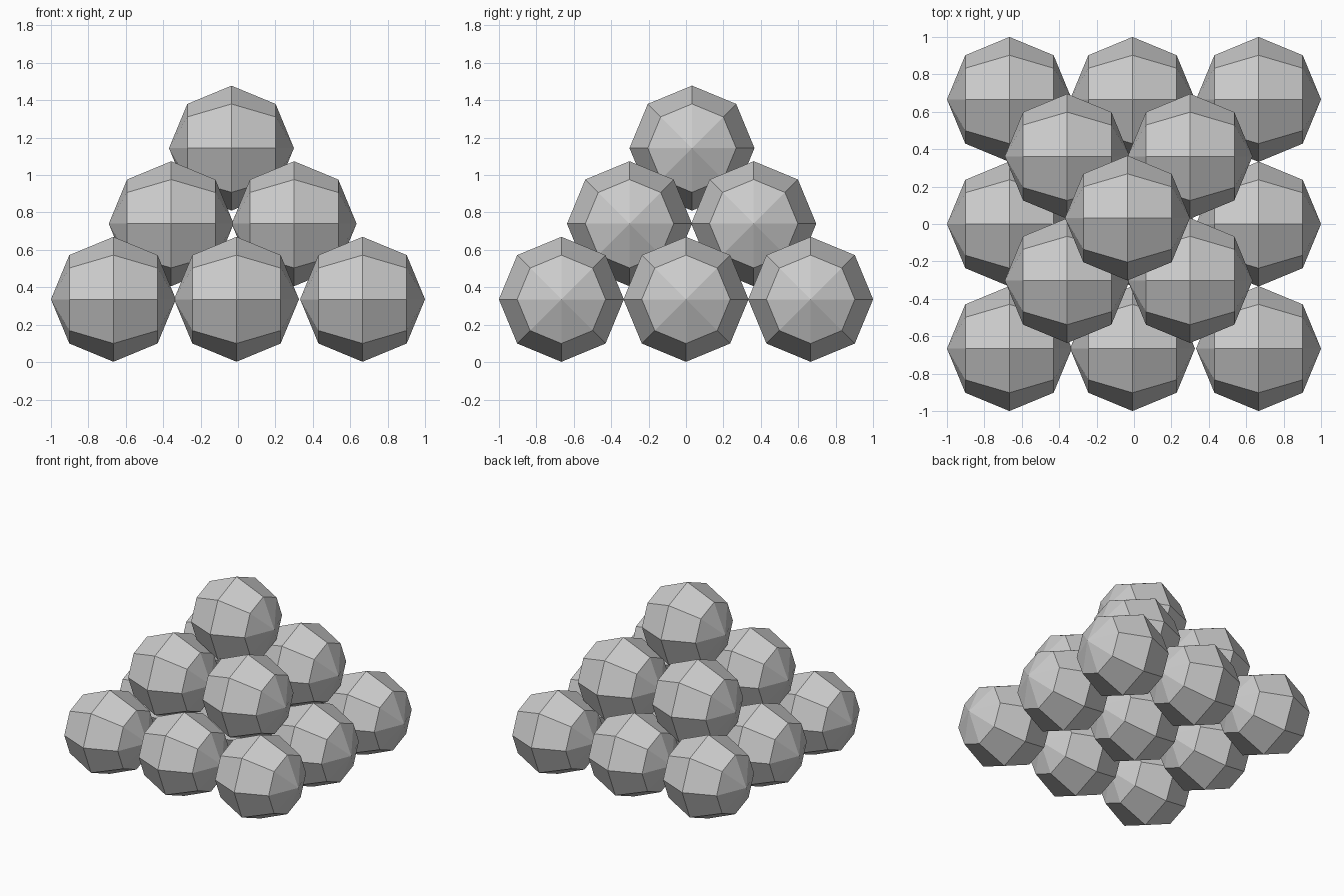
import bpy
import math

cube = bpy.data.objects.get("Cube")
if cube:
    bpy.data.objects.remove(cube, do_unlink=True)

RADIUS = 0.334

# Single plain grey
grey = bpy.data.materials.new("light_grey")
grey.use_nodes = True
colour = (0.6, 0.6, 0.6, 1)
grey.diffuse_color = colour
grey.node_tree.nodes["Principled BSDF"].inputs["Base Color"].default_value = colour


def add_ball(name, x, y, z):
    """Low-poly ball with its poles along x."""
    bpy.ops.mesh.primitive_uv_sphere_add(
        segments=8, ring_count=4, radius=RADIUS,
        location=(x, y, z), rotation=(0, math.pi / 2, 0))
    ball = bpy.context.object
    ball.name = name
    bpy.ops.object.transform_apply(location=False, rotation=True, scale=False)
    ball.data.materials.append(grey)


# Stacked layers: name, height, x positions, y positions
layers = [
    ("bottom_ball", RADIUS + 0.002, (-0.666, -0.008, 0.666), (-0.666, 0, 0.666)),
    ("middle_ball", 0.74, (-0.357, 0.3), (-0.302, 0.362)),
    ("top_ball", 1.144, (-0.035,), (0.032,)),
]
for name, z, xs, ys in layers:
    for row, y in enumerate(ys, 1):
        for column, x in enumerate(xs, 1):
            add_ball(f"{name}_{row}_{column}", x, y, z)
